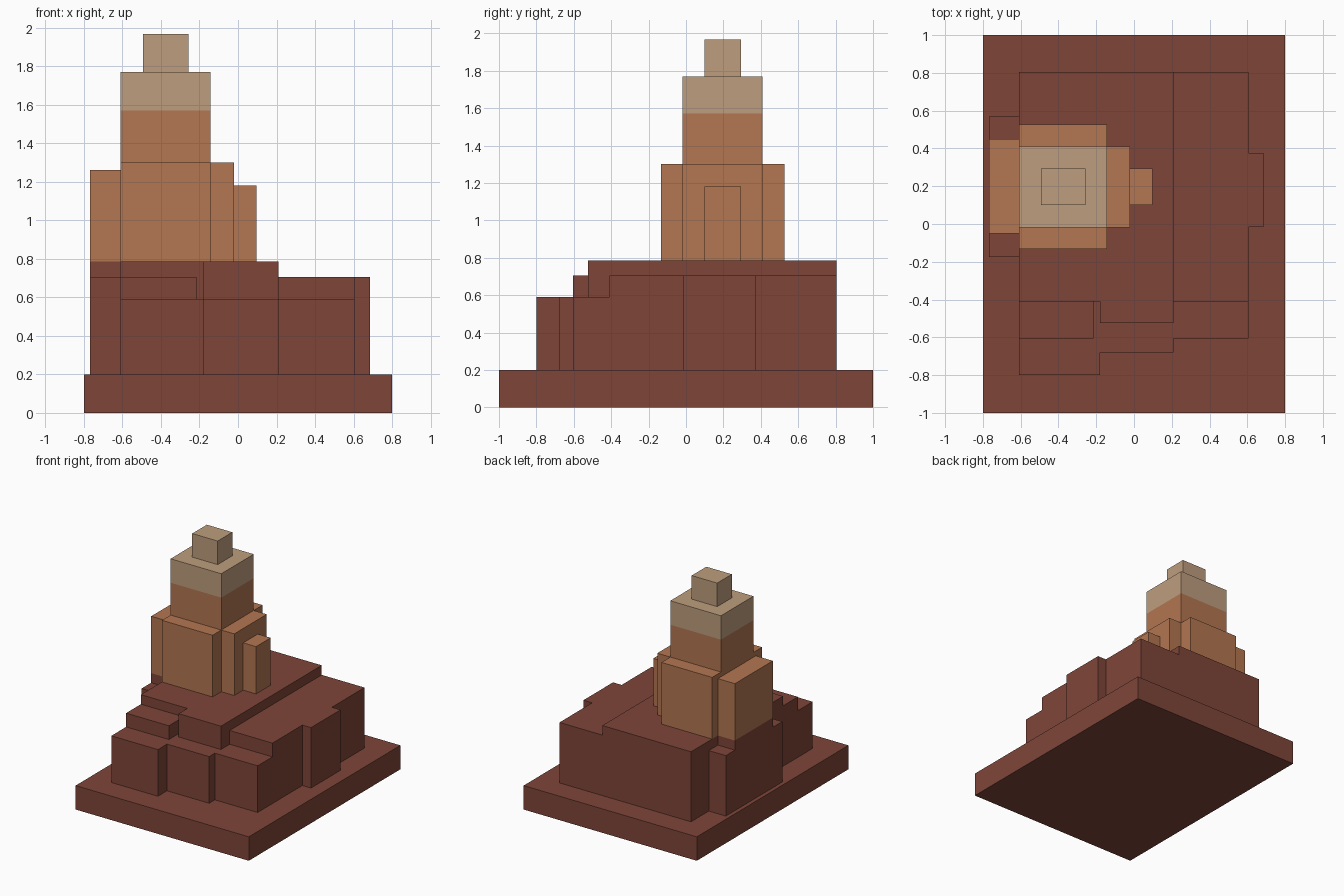
import bpy
import bmesh

cube = bpy.data.objects.get("Cube")
if cube:
    bpy.data.objects.remove(cube, do_unlink=True)


def linear(c):
    c /= 255
    return c / 12.92 if c <= 0.04045 else ((c + 0.055) / 1.055) ** 2.4


def material(name, rgb):
    colour = (*[linear(c) for c in rgb], 1)
    mat = bpy.data.materials.new(name)
    mat.use_nodes = True
    mat.diffuse_color = colour
    bsdf = mat.node_tree.nodes["Principled BSDF"]
    bsdf.inputs["Base Color"].default_value = colour
    bsdf.inputs["Roughness"].default_value = 0.9
    return mat


def box(name, mat, x, y, z):
    """Box spanning the (low, high) ranges x, y and z."""
    centre = [(a + b) / 2 for a, b in (x, y, z)]
    size = [b - a for a, b in (x, y, z)]
    bm = bmesh.new()
    bmesh.ops.create_cube(bm, size=1)
    bmesh.ops.scale(bm, vec=size, verts=bm.verts)
    mesh = bpy.data.meshes.new(name)
    bm.to_mesh(mesh)
    bm.free()
    mesh.materials.append(mat)
    obj = bpy.data.objects.new(name, mesh)
    obj.location = centre
    bpy.context.collection.objects.link(obj)
    return obj


brown = material("dark red brown", (126, 69, 57))
orange = material("terracotta", (179, 118, 81))
tan = material("pale tan", (190, 158, 126))

# Heights of the terraces
GROUND, LOW, MID, HIGH = 0.2, 0.59, 0.705, 0.785

# Ground slab
box("base_slab", brown, (-0.8, 0.8), (-1, 1), (0, GROUND))

# Podium: stepped front, high terrace and side bays
box("front_left_step", brown, (-0.61, -0.18), (-0.8, -0.41), (GROUND, LOW))
box("front_left_upper_step", brown, (-0.61, -0.215), (-0.605, -0.41), (LOW, MID))
box("front_middle_step", brown, (-0.18, 0.21), (-0.68, -0.525), (GROUND, LOW))
box("front_terrace", brown, (-0.18, 0.21), (-0.525, -0.41), (GROUND, HIGH))
box("front_right_step", brown, (0.21, 0.605), (-0.605, -0.41), (GROUND, LOW))
box("high_terrace", brown, (-0.61, 0.21), (-0.41, 0.805), (GROUND, HIGH))
box("side_terrace", brown, (0.21, 0.605), (-0.41, 0.805), (GROUND, MID))
box("side_bay", brown, (0.605, 0.685), (-0.015, 0.375), (GROUND, MID))
box("tower_side_bay", brown, (-0.767, -0.61), (-0.175, 0.57), (GROUND, MID))
box("tower_side_plinth", brown, (-0.767, -0.61), (-0.05, 0.45), (MID, HIGH))

# Tower shaft, pale crown and cap
shaft_x, shaft_y = (-0.61, -0.142), (-0.018, 0.41)
box("tower_shaft", orange, shaft_x, shaft_y, (HIGH, 1.57))
box("tower_crown", tan, shaft_x, shaft_y, (1.57, 1.77))
box("tower_cap", tan, (-0.493, -0.258), (0.1, 0.293), (1.77, 1.967))

# Tower wings
box("front_wing", orange, shaft_x, (-0.133, -0.018), (HIGH, 1.3))
box("back_wing", orange, shaft_x, (0.41, 0.527), (HIGH, 1.3))
box("inner_wing", orange, (-0.142, -0.022), shaft_y, (HIGH, 1.3))
box("inner_buttress", orange, (-0.022, 0.097), (0.1, 0.293), (HIGH, 1.18))
box("outer_wing", orange, (-0.767, -0.61), (-0.05, 0.45), (HIGH, 1.26))
